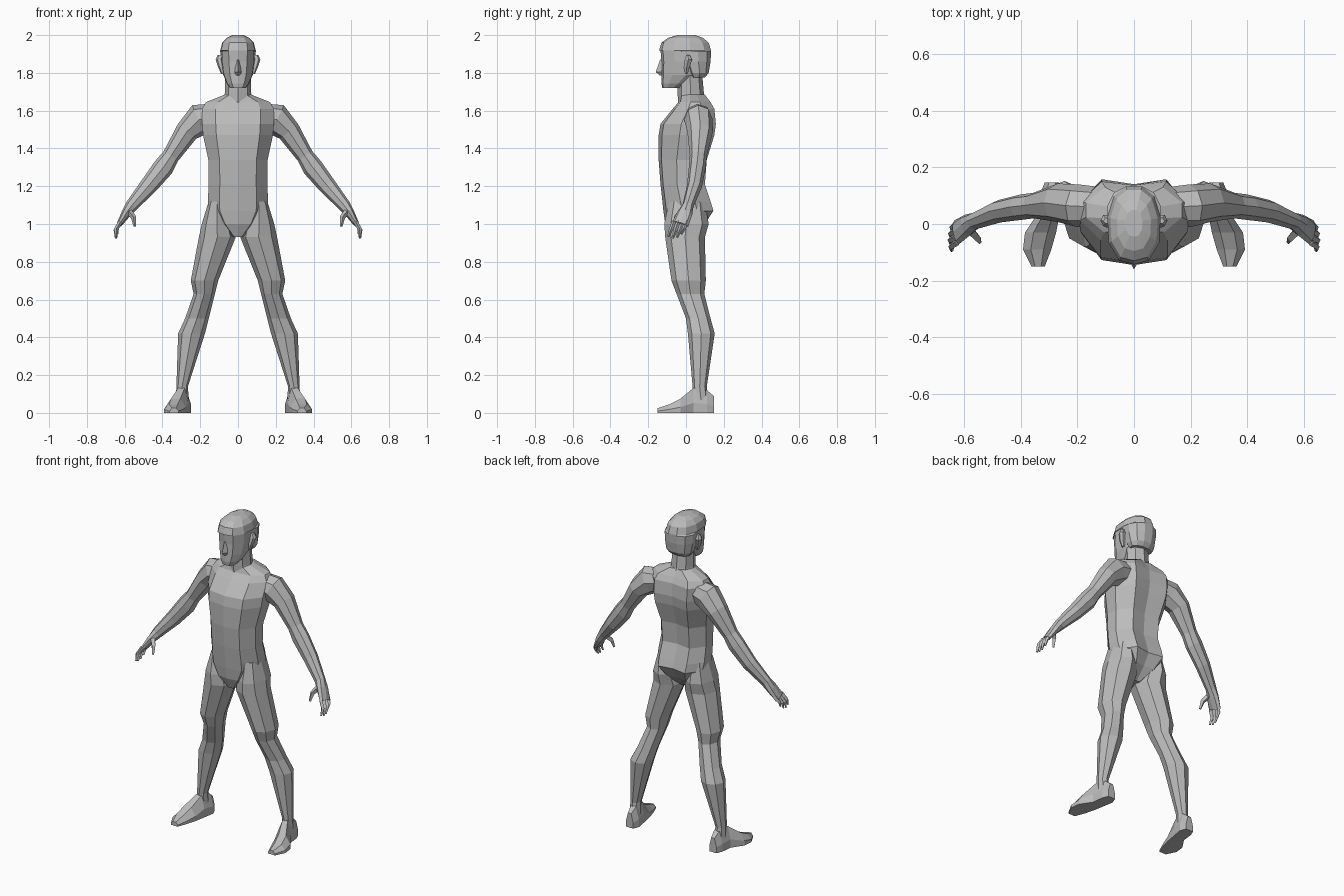
import bpy
import bmesh
import math
from mathutils import Vector

cube = bpy.data.objects.get("Cube")
if cube:
    bpy.data.objects.remove(cube)

GREY = (0.5, 0.5, 0.5, 1)
clay = bpy.data.materials.new("clay grey")
clay.use_nodes = True
clay.diffuse_color = GREY
clay.node_tree.nodes["Principled BSDF"].inputs["Base Color"].default_value = GREY


def skin(name, rings, mirror=False):
    """Bridge a list of point rings into a closed, flat-shaded part."""
    bm = bmesh.new()
    loops = [[bm.verts.new(p) for p in ring] for ring in rings]
    n = len(loops[0])
    for low, high in zip(loops, loops[1:]):
        for i in range(n):
            j = (i + 1) % n
            bm.faces.new((low[i], low[j], high[j], high[i]))
    bm.faces.new(loops[0])
    bm.faces.new(loops[-1])
    bmesh.ops.recalc_face_normals(bm, faces=bm.faces)
    mesh = bpy.data.meshes.new(name)
    bm.to_mesh(mesh)
    bm.free()
    mesh.materials.append(clay)
    obj = bpy.data.objects.new(name, mesh)
    bpy.context.collection.objects.link(obj)
    if mirror:
        obj.modifiers.new("Mirror", "MIRROR").use_mirror_merge = False
    return obj


def polygon(n):
    return [(math.cos(math.tau * i / n), math.sin(math.tau * i / n)) for i in range(n)]


def symmetric(half):
    """Complete a half outline that starts and may end on the centre line."""
    return half + [(-a, b) for a, b in reversed(half) if a > 0]


def loft(name, outline, stations, along="z", mirror=False):
    """Stretch the outline into a box (a0, a1, b0, b1) at each station."""
    rings = []
    for t, a0, a1, b0, b1 in stations:
        ring = []
        for u, v in outline:
            a = (a0 + a1 + u * (a1 - a0)) / 2
            b = (b0 + b1 + v * (b1 - b0)) / 2
            ring.append((a, b, t) if along == "z" else (a, t, b))
        rings.append(ring)
    return skin(name, rings, mirror)


def body(name, outline, stations):
    """Loft centred on x from (height, half width, front, back)."""
    return loft(name, outline, [(z, -w, w, f, b) for z, w, f, b in stations])


def limb(name, sides, stations):
    """Mirrored tube through (x, y, z, thickness, depth) stations."""
    points = [Vector(s[:3]) for s in stations]
    rings = []
    for i, (p, s) in enumerate(zip(points, stations)):
        tangent = points[min(i + 1, len(points) - 1)] - points[max(i - 1, 0)]
        side = tangent.cross(Vector((0, 1, 0))).normalized()
        deep = side.cross(tangent).normalized()
        rings.append([p + side * s[3] * u + deep * s[4] * v for u, v in polygon(sides)])
    return skin(name, rings, True)


# Torso with a chest crease and a shallow spine groove
torso_outline = symmetric([(0, -1), (.62, -.88), (1, -.25), (1, .35), (.6, 1), (0, .88)])
body("torso", torso_outline, [
    (.93, .03, -.08, .03),
    (1.0, .11, -.11, .10),
    (1.07, .155, -.12, .145),
    (1.12, .16, -.125, .13),
    (1.21, .155, -.135, .10),
    (1.34, .157, -.145, .11),
    (1.47, .185, -.145, .15),
    (1.53, .19, -.135, .158),
    (1.61, .19, -.07, .15),
    (1.645, .17, -.04, .13),
    (1.685, .07, -.03, .10),
])

# Neck
body("neck", polygon(8), [
    (1.63, .09, -.04, .115),
    (1.69, .07, -.045, .095),
    (1.8, .068, -.045, .085),
])

# Head and hair cap
head_outline = symmetric([(0, -1), (.55, -.9), (.95, -.45), (1, .2), (.75, .75), (.3, 1)])
body("head", head_outline, [
    (1.72, .042, -.125, -.03),
    (1.745, .06, -.13, .02),
    (1.79, .078, -.13, .085),
    (1.86, .088, -.13, .12),
    (1.92, .09, -.135, .125),
    (1.965, .075, -.12, .105),
    (1.99, .04, -.07, .07),
])
body("hair", head_outline, [
    (1.775, .07, .02, .10),
    (1.8, .084, .0, .12),
    (1.86, .093, -.03, .13),
    (1.912, .094, -.04, .133),
    (1.918, .094, -.143, .133),
    (1.96, .084, -.13, .12),
    (1.985, .06, -.095, .09),
    (2.0, .03, -.045, .05),
])

# Nose and ears
body("nose", polygon(4), [
    (1.87, .009, -.137, -.1),
    (1.805, .018, -.16, -.1),
    (1.785, .014, -.137, -.1),
])
loft("ears", polygon(6), [
    (1.795, .07, .09, -.01, .01),
    (1.83, .075, .105, -.015, .022),
    (1.87, .08, .118, -.01, .035),
    (1.895, .08, .108, .0, .022),
], mirror=True)

# Arms with palms
limb("arms", 8, [
    (.12, .06, 1.575, .065, .07),
    (.2, .065, 1.555, .085, .075),
    (.27, .075, 1.49, .062, .068),
    (.355, .065, 1.36, .046, .045),
    (.395, .06, 1.3, .055, .045),
    (.475, .045, 1.2, .047, .04),
    (.565, .01, 1.095, .033, .03),
    (.59, -.005, 1.06, .026, .04),
    (.627, -.03, 1.0, .015, .045),
])

# Fingers, fanned across the knuckles, and thumbs
for label, offset, length in (("index", -.034, .9), ("middle", -.011, 1),
                              ("ring", .012, .95), ("little", .034, .75)):
    limb(label + "_fingers", 4, [
        (.622, -.03 + offset, 1.012, .012, .012),
        (.622 + .026 * length, -.045 + offset, 1.012 - .045 * length, .011, .011),
        (.622 + .024 * length, -.06 + offset, 1.012 - .088 * length, .006, .006),
    ])
limb("thumbs", 4, [
    (.58, -.02, 1.07, .018, .018),
    (.553, -.05, 1.035, .014, .014),
    (.546, -.065, .988, .007, .007),
])

# Legs with a ridge down the shin
loft("legs", polygon(8), [
    (1.12, .07, .155, -.09, .1),
    (1.0, .03, .192, -.115, .12),
    (.93, .012, .207, -.11, .1),
    (.7, .105, .25, -.077, .105),
    (.63, .122, .235, -.05, .097),
    (.5, .155, .28, .0, .13),
    (.42, .175, .317, .01, .152),
    (.14, .265, .326, .035, .11),
    (.06, .26, .33, .04, .12),
], mirror=True)

# Feet with flat soles
foot_outline = [(-1, -1), (1, -1), (1, -.2), (.45, 1), (-.45, 1), (-1, -.2)]
loft("feet", foot_outline, [
    (.147, .265, .315, 0, .09),
    (.11, .25, .33, 0, .12),
    (.04, .262, .338, 0, .132),
    (-.03, .275, .385, 0, .075),
    (-.09, .292, .392, 0, .045),
    (-.15, .315, .362, 0, .025),
], along="y", mirror=True)
